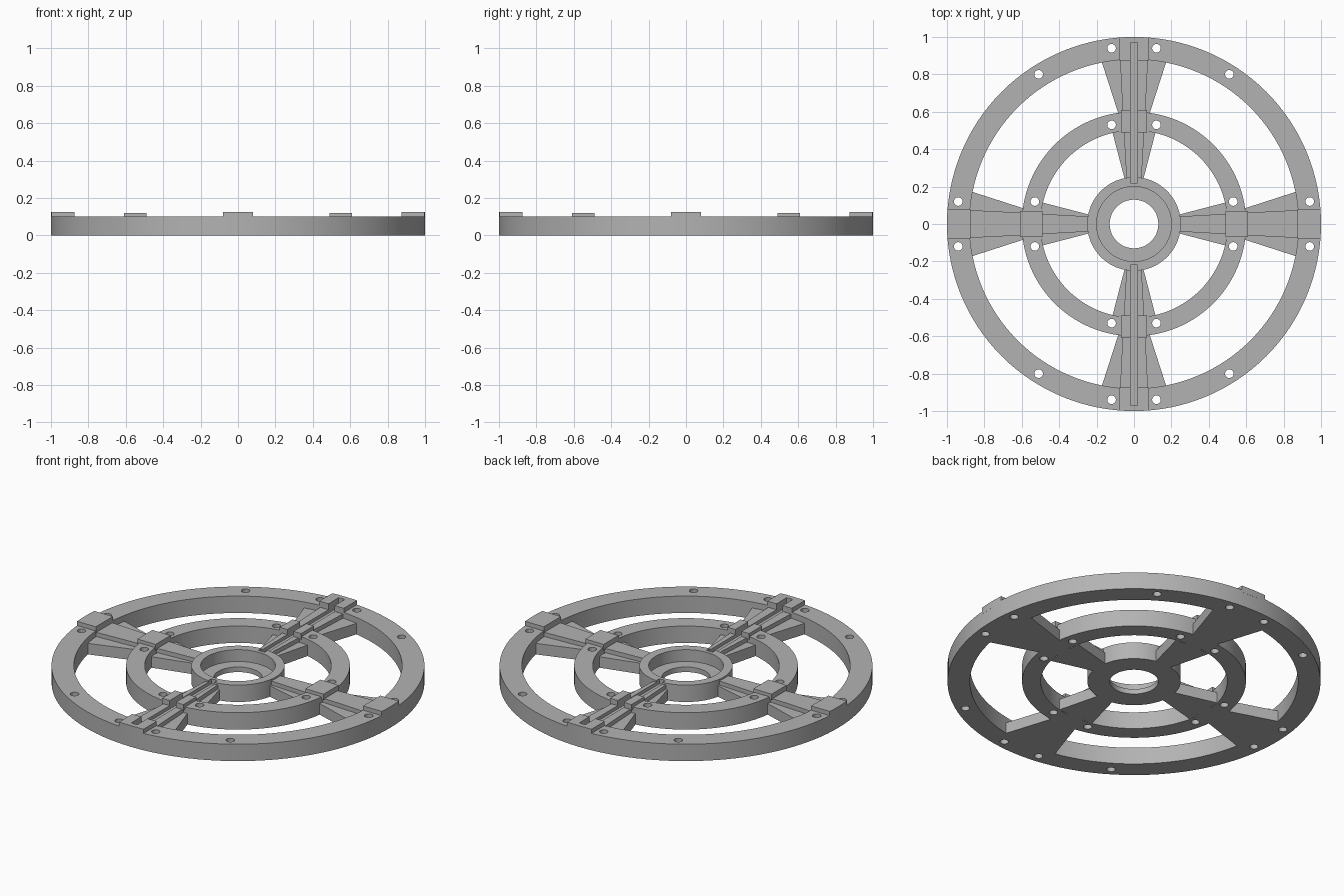
import bpy, bmesh
from math import sin, cos, pi, asin, radians
from mathutils import Matrix

if "Cube" in bpy.data.objects:
    bpy.data.objects.remove(bpy.data.objects["Cube"], do_unlink=True)

grey = bpy.data.materials.new("plain grey")
grey.use_nodes = True
grey.diffuse_color = (0.45, 0.45, 0.45, 1)
grey.node_tree.nodes["Principled BSDF"].inputs["Base Color"].default_value = (0.45, 0.45, 0.45, 1)

TOP = 0.1        # height of the rings
SEGMENTS = 128


def finish(name, bm):
    bmesh.ops.recalc_face_normals(bm, faces=bm.faces)
    mesh = bpy.data.meshes.new(name)
    bm.to_mesh(mesh)
    bm.free()
    mesh.materials.append(grey)
    obj = bpy.data.objects.new(name, mesh)
    bpy.context.collection.objects.link(obj)
    return obj


def lathe(name, profile):
    """Revolve a closed (radius, height) profile about z."""
    bm = bmesh.new()
    rows = [[bm.verts.new((r * cos(a), r * sin(a), z)) for r, z in profile]
            for a in (2 * pi * i / SEGMENTS for i in range(SEGMENTS))]
    n = len(profile)
    for i, row in enumerate(rows):
        nxt = rows[(i + 1) % SEGMENTS]
        for j in range(n):
            k = (j + 1) % n
            bm.faces.new((row[j], nxt[j], nxt[k], row[k]))
    return finish(name, bm)


def ring(name, inner, outer):
    return lathe(name, [(inner, 0), (outer, 0), (outer, TOP), (inner, TOP)])


def prism(bm, outline, low, high, angle=0):
    """Extrude a flat outline between two heights, turned about z."""
    face = bm.faces.new([bm.verts.new((x, y, low)) for x, y in outline])
    up = bmesh.ops.extrude_face_region(bm, geom=[face])["geom"]
    top = [v for v in up if isinstance(v, bmesh.types.BMVert)]
    bmesh.ops.translate(bm, verts=top, vec=(0, 0, high - low))
    bmesh.ops.rotate(bm, verts=list(face.verts) + top, matrix=Matrix.Rotation(angle, 3, 'Z'))


def taper(r0, w0, r1, w1):
    return [(-w0, r0), (w0, r0), (w1, r1), (-w1, r1)]


# Rings and stepped hub
outer_ring = ring("outer_ring", 0.88, 1.0)
middle_ring = ring("middle_ring", 0.5, 0.6)
hub = lathe("hub", [(0.13, 0), (0.25, 0), (0.25, TOP), (0.2, TOP), (0.2, 0.03), (0.13, 0.03)])

# Outer pad follows the rim
half = asin(0.08)
rim_pad = [(-0.08, 0.875), (0.08, 0.875)]
rim_pad += [(sin(half * t / 4), cos(half * t / 4)) for t in range(4, -5, -1)]

# Outline, base and top of every spoke part
SPOKE = {
    "inner_web": (taper(0.24, 0.05, 0.49, 0.115), 0, 0.065),
    "outer_web": (taper(0.58, 0.08, 0.89, 0.18), 0, 0.065),
    "inner_rib": (taper(0.24, 0.04, 0.51, 0.055), 0, 0.09),
    "outer_rib": (taper(0.59, 0.06, 0.89, 0.075), 0, 0.09),
    "middle_pad": (taper(0.49, 0.07, 0.61, 0.07), 0.085, 0.12),
    "outer_pad": (rim_pad, 0.085, 0.125),
}
grooved = [outer_ring, middle_ring, hub]
parts = list(grooved)
for i, side in enumerate(("back", "left", "front", "right")):
    turn = (0, -pi / 2, pi, pi / 2)[i]
    for part, (outline, low, high) in SPOKE.items():
        bm = bmesh.new()
        prism(bm, outline, low, high, turn)
        obj = finish(f"{side}_{part}", bm)
        parts.append(obj)
        if i % 2 == 0 and "web" not in part:
            grooved.append(obj)

# Cutter: wire grooves in the front and back spokes, and bolt holes
bm = bmesh.new()
for turn in (0, pi):
    prism(bm, taper(0.22, 0.02, 0.97, 0.02), 0.07, 0.2, turn)
holes = []
for sx in (-1, 1):
    for sy in (-1, 1):
        for x, y in ((0.12, 0.94), (0.94, 0.12), (0.51, 0.8), (0.12, 0.53), (0.53, 0.12)):
            holes.append((sx * x, sy * y))
for x, y in holes:
    circle = [(x + 0.023 * cos(radians(a)), y + 0.023 * sin(radians(a))) for a in range(0, 360, 15)]
    prism(bm, circle, -0.1, 0.2)
cutter = finish("cutter", bm)
cutter.hide_render = True

for obj in grooved:
    cut = obj.modifiers.new("cut", 'BOOLEAN')
    cut.operation = 'DIFFERENCE'
    cut.solver = 'EXACT'
    cut.object = cutter
    bpy.context.view_layer.objects.active = obj
    bpy.ops.object.modifier_apply(modifier=cut.name)
bpy.data.objects.remove(cutter, do_unlink=True)

# Smooth curved walls, keep edges crisp
bpy.ops.object.select_all(action='DESELECT')
for obj in parts:
    obj.select_set(True)
bpy.context.view_layer.objects.active = outer_ring
bpy.ops.object.shade_smooth_by_angle(angle=radians(30))
